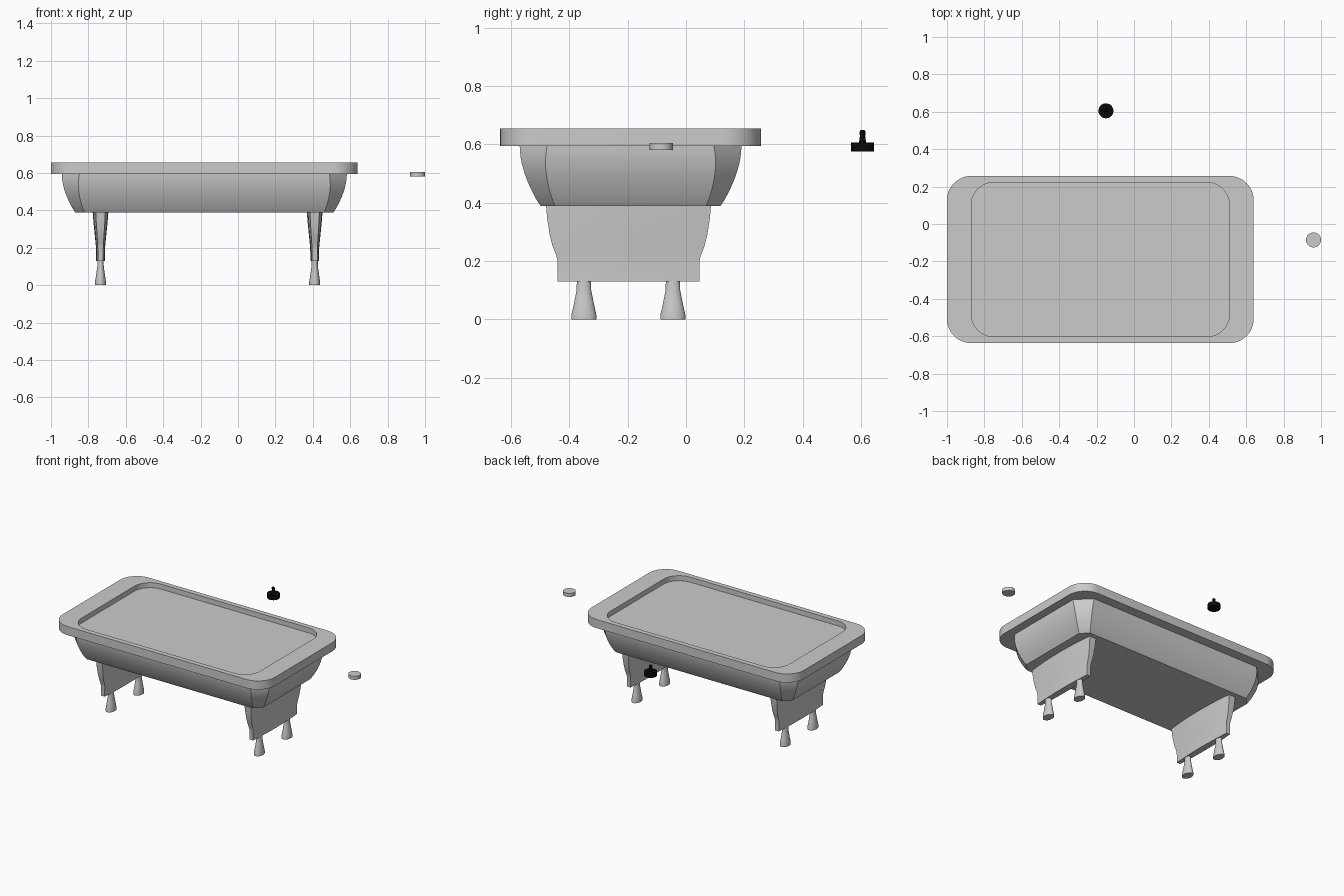
import bpy, bmesh, math

if "Cube" in bpy.data.objects:
    bpy.data.objects.remove(bpy.data.objects["Cube"], do_unlink=True)

CX, CY = -0.18, -0.19


def material(name, rgb):
    m = bpy.data.materials.new(name)
    m.use_nodes = True
    m.diffuse_color = (*rgb, 1)
    m.node_tree.nodes["Principled BSDF"].inputs["Base Color"].default_value = (*rgb, 1)
    return m


GREY = material("light grey", (0.6, 0.6, 0.6))
BLACK = material("black", (0.003, 0.003, 0.003))


def rounded(hx, hy, r, z, steps=12):
    """Rectangle ring with rounded corners; one step gives a chamfer."""
    ring = []
    for k, (sx, sy) in enumerate(((1, 1), (-1, 1), (-1, -1), (1, -1))):
        for i in range(steps + 1):
            a = math.pi / 2 * (k + i / steps)
            ring.append((sx * (hx - r) + r * math.cos(a), sy * (hy - r) + r * math.sin(a), z))
    return ring


def ellipse(rx, ry, z, n=32):
    return [(rx * math.cos(math.tau * i / n), ry * math.sin(math.tau * i / n), z) for i in range(n)]


def loft(name, rings, location, mat, angle=30):
    """Skin a stack of rings and close both ends."""
    bm = bmesh.new()
    loops = [[bm.verts.new(p) for p in ring] for ring in rings]
    for a, b in zip(loops, loops[1:]):
        for i in range(len(a)):
            j = (i + 1) % len(a)
            bm.faces.new((a[i], a[j], b[j], b[i]))
    bm.faces.new(loops[0][::-1])
    bm.faces.new(loops[-1])
    bmesh.ops.recalc_face_normals(bm, faces=bm.faces)
    mesh = bpy.data.meshes.new(name)
    bm.to_mesh(mesh)
    bm.free()
    mesh.materials.append(mat)
    ob = bpy.data.objects.new(name, mesh)
    ob.location = location
    bpy.context.collection.objects.link(ob)
    bpy.ops.object.select_all(action="DESELECT")
    ob.select_set(True)
    bpy.context.view_layer.objects.active = ob
    bpy.ops.object.shade_smooth_by_angle(angle=math.radians(angle))
    return ob


# Rim with a shallow recessed basin
loft("rim", [rounded(0.82, 0.447, 0.13, 0.595), rounded(0.82, 0.447, 0.13, 0.655),
             rounded(0.69, 0.412, 0.12, 0.655), rounded(0.69, 0.412, 0.12, 0.62)],
     (CX, CY, 0), GREY)

# Tub body: curved sides, chamfered corners that narrow downwards
body = []
for i in range(11):
    t = i / 10
    flare = 0.072 * math.sin(t * math.pi / 2) ** 0.9
    body.append(rounded(0.69 + flare, 0.308 + flare, 0.05 + 0.045 * t, 0.388 + 0.21 * t, 1))
loft("tub_body", body, (CX, CY, 0), GREY)


def panel_ring(half_thick, half_wide, z, n=12):
    """Lens-shaped plan: thickest at the middle, blunt at the ends."""
    side = []
    for i in range(n + 1):
        s = 2 * i / n - 1
        side.append((half_thick * (1 - 0.4 * s * s), s * half_wide, z))
    return side + [(-x, -y, z) for x, y, z in side]


# Leg panels and flared feet at both ends
PANEL = [(0.13, 0.023, 0.243), (0.2, 0.024, 0.243), (0.22, 0.026, 0.248), (0.25, 0.029, 0.26),
         (0.29, 0.033, 0.27), (0.34, 0.038, 0.278), (0.392, 0.042, 0.283)]
FOOT = [(0, 0.043), (0.015, 0.043), (0.05, 0.035), (0.08, 0.029), (0.1, 0.025), (0.135, 0.024)]
for side, x in (("right", -0.735), ("left", 0.41)):
    loft(side + "_leg_panel", [panel_ring(t, w, z) for z, t, w in PANEL], (x, CY - 0.007, 0), GREY)
    for end, y in (("front", -0.35), ("back", -0.045)):
        loft(f"{end}_{side}_foot", [ellipse(r * 0.69, r, z) for z, r in FOOT], (x, y, 0), GREY)

# Loose drain disc
loft("drain_disc", [ellipse(0.04, 0.04, z) for z in (0.58, 0.605)], (0.96, -0.085, 0), GREY)

# Loose plug with a knobbed stem
PLUG = [(0.575, 0.04), (0.607, 0.04), (0.607, 0.012), (0.63, 0.009), (0.636, 0.011),
        (0.643, 0.011), (0.649, 0.006)]
loft("plug", [ellipse(r, r, z) for z, r in PLUG], (-0.15, 0.605, 0), BLACK)
